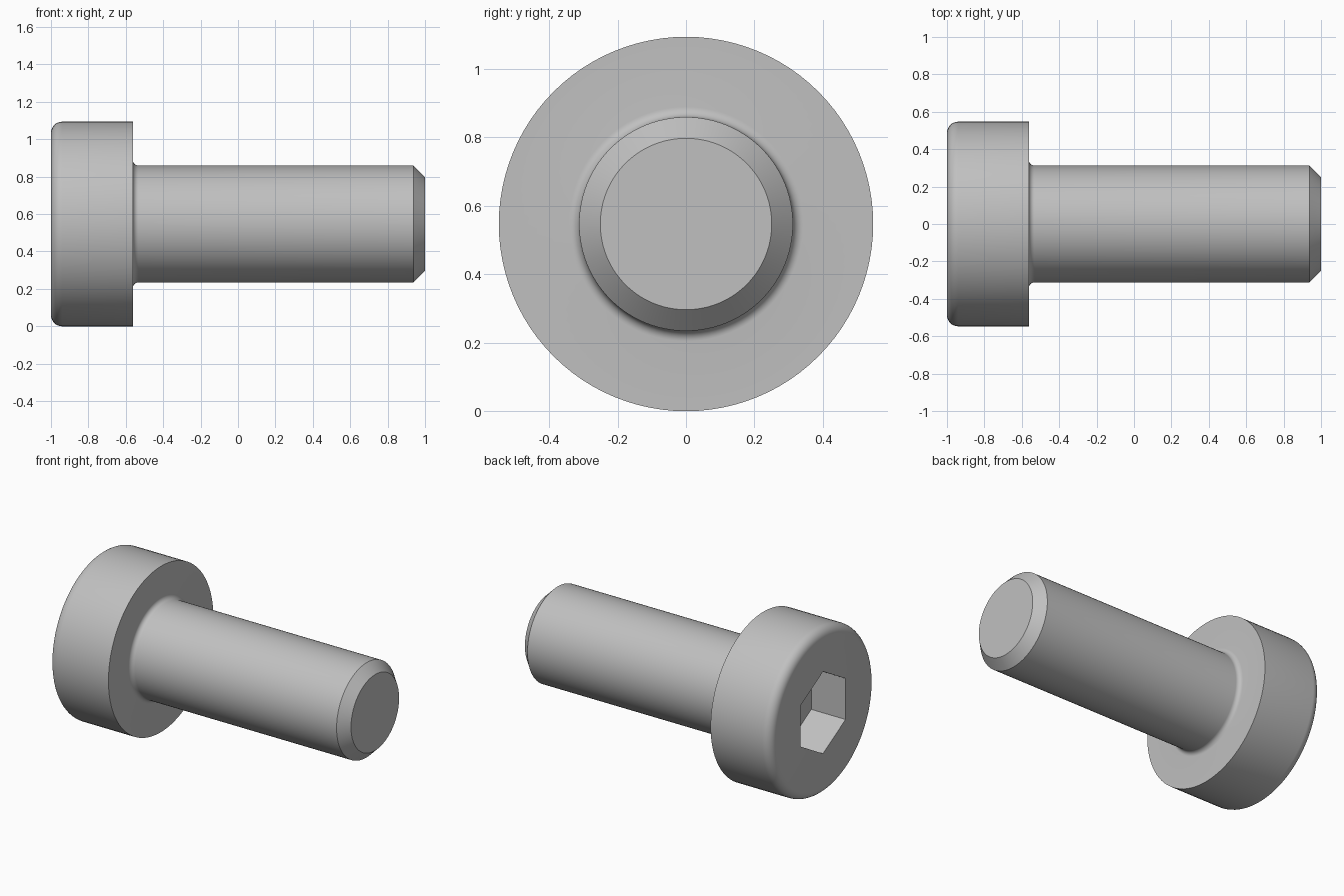
import bpy
import bmesh
import math
from mathutils import Matrix, Vector

cube = bpy.data.objects.get("Cube")
if cube:
    bpy.data.objects.remove(cube)

HEAD_R, SHANK_R, HEX_R = 0.547, 0.3125, 0.2706
SEAT_X, SOCKET_DEPTH = -0.5625, 0.25
ROUND, FILLET, CHAMFER = 0.06, 0.03, 0.062
SEGMENTS = 96

steel = bpy.data.materials.new("grey steel")
steel.use_nodes = True
steel.diffuse_color = (0.527, 0.527, 0.527, 1)
steel.node_tree.nodes["Principled BSDF"].inputs["Base Color"].default_value = steel.diffuse_color


def arc(cx, cr, radius, start, end, steps=8):
    """Points of an arc in the (x, radius) plane, angles in degrees."""
    angles = [math.radians(start + (end - start) * i / steps) for i in range(steps + 1)]
    return [(cx + radius * math.cos(a), cr + radius * math.sin(a)) for a in angles]


def make_object(name, bm):
    bmesh.ops.recalc_face_normals(bm, faces=bm.faces)
    mesh = bpy.data.meshes.new(name)
    bm.to_mesh(mesh)
    bm.free()
    obj = bpy.data.objects.new(name, mesh)
    bpy.context.collection.objects.link(obj)
    mesh.materials.append(steel)
    obj.location.z = HEAD_R
    return obj


# Screw body: rounded head, filleted seat, shank and chamfered tip, turned about x
profile = arc(-1 + ROUND, HEAD_R - ROUND, ROUND, 180, 90)
profile.append((SEAT_X, HEAD_R))
profile += arc(SEAT_X + FILLET, SHANK_R + FILLET, FILLET, 180, 270)
profile += [(1 - CHAMFER, SHANK_R), (1, SHANK_R - CHAMFER)]

bm = bmesh.new()
rings = []
for x, r in profile:
    rings.append([bm.verts.new((x, r * math.cos(t), r * math.sin(t)))
                  for t in (math.tau * i / SEGMENTS for i in range(SEGMENTS))])
for a, b in zip(rings, rings[1:]):
    for i in range(SEGMENTS):
        j = (i + 1) % SEGMENTS
        bm.faces.new((a[i], a[j], b[j], b[i]))
bm.faces.new(rings[0])
bm.faces.new(rings[-1])
screw = make_object("screw_body", bm)

# Hexagonal key socket, with corners at top and bottom
bm = bmesh.new()
depth = 2 * SOCKET_DEPTH
bmesh.ops.create_cone(bm, cap_ends=True, segments=6, radius1=HEX_R, radius2=HEX_R, depth=depth)
corner = max(bm.verts, key=lambda v: v.co.y).co
turn = math.pi / 2 - math.atan2(corner.y, corner.x)
bmesh.ops.rotate(bm, verts=bm.verts, cent=Vector(), matrix=Matrix.Rotation(turn, 3, "Z"))
# Map the cone axis z to x, and its y to z
bmesh.ops.transform(bm, verts=bm.verts, matrix=Matrix(
    ((0, 0, 1, -1), (1, 0, 0, 0), (0, 1, 0, 0), (0, 0, 0, 1))))
cutter = make_object("socket_cutter", bm)
cutter.hide_render = True

cut = screw.modifiers.new("hex_socket", "BOOLEAN")
cut.operation = "DIFFERENCE"
cut.solver = "EXACT"
cut.object = cutter

# Cut the socket, then smooth the turned surfaces
bpy.ops.object.select_all(action="DESELECT")
bpy.context.view_layer.objects.active = screw
screw.select_set(True)
bpy.ops.object.modifier_apply(modifier=cut.name)
bpy.data.objects.remove(cutter)
bpy.ops.object.shade_smooth_by_angle(angle=math.radians(30))
